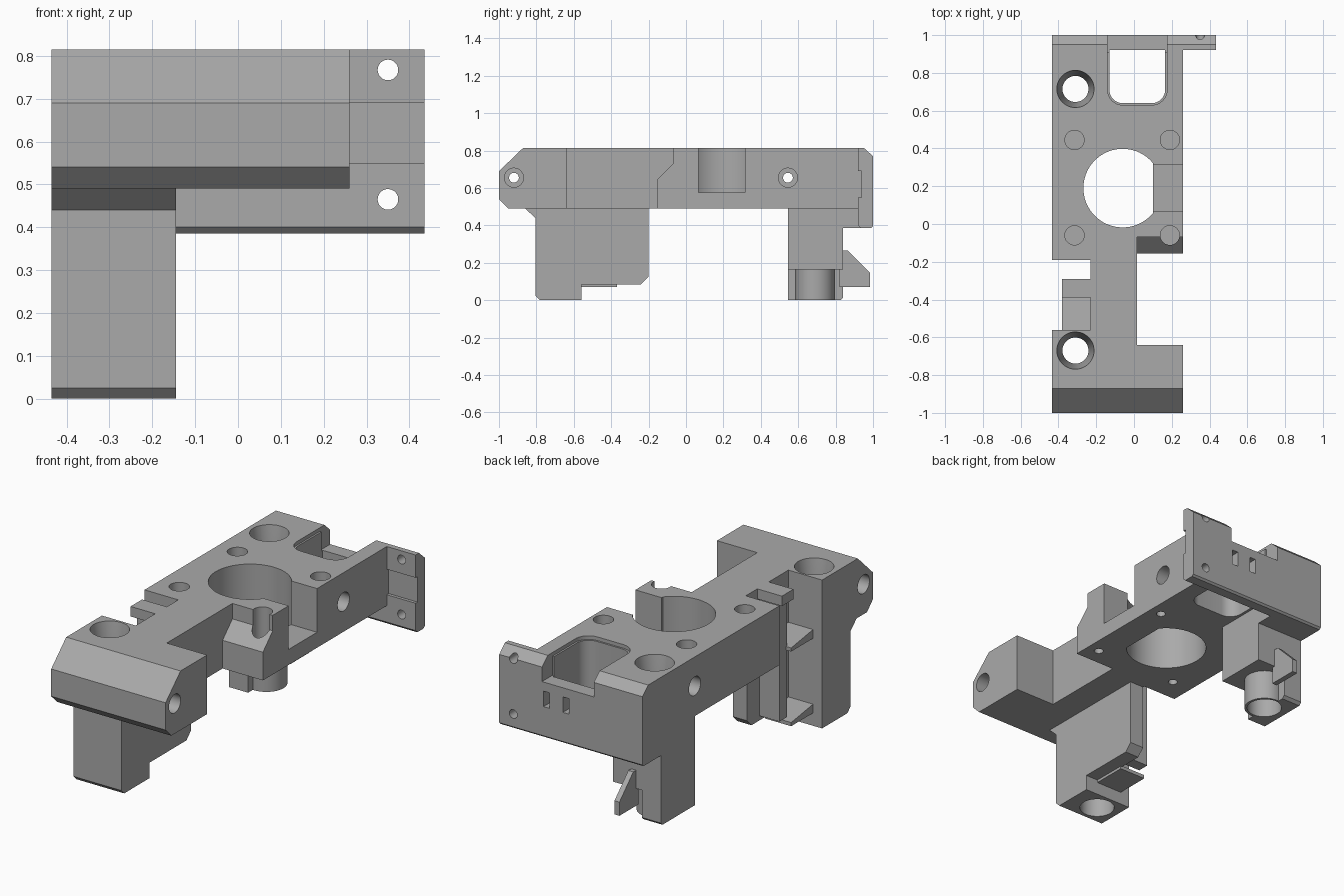
import bpy, bmesh, math
from mathutils import Matrix, Vector

cube = bpy.data.objects.get("Cube")
if cube:
    bpy.data.objects.remove(cube)

grey = bpy.data.materials.new("grey_plastic")
grey.use_nodes = True
COLOR = (0.40, 0.40, 0.40, 1)
grey.diffuse_color = COLOR
grey.node_tree.nodes["Principled BSDF"].inputs["Base Color"].default_value = COLOR


def finish(bm, name):
    bmesh.ops.recalc_face_normals(bm, faces=bm.faces)
    mesh = bpy.data.meshes.new(name)
    bm.to_mesh(mesh)
    bm.free()
    mesh.materials.append(grey)
    ob = bpy.data.objects.new(name, mesh)
    bpy.context.scene.collection.objects.link(ob)
    return ob


def prism(name, pts, lo, hi, axis):
    """Extrude a (y, z) profile along x, or an (x, y) profile along z."""
    bm = bmesh.new()
    place = (lambda p: (lo, *p)) if axis == "x" else (lambda p: (*p, lo))
    face = bm.faces.new([bm.verts.new(place(p)) for p in pts])
    new = bmesh.ops.extrude_face_region(bm, geom=[face])["geom"]
    step = Vector((hi - lo, 0, 0)) if axis == "x" else Vector((0, 0, hi - lo))
    bmesh.ops.translate(bm, vec=step, verts=[g for g in new if isinstance(g, bmesh.types.BMVert)])
    return finish(bm, name)


def box(name, x, y, z):
    return prism(name, [(x[0], y[0]), (x[1], y[0]), (x[1], y[1]), (x[0], y[1])], *z, "z")


def cyl(name, start, end, r1, r2=None):
    a, b = Vector(start), Vector(end)
    bm = bmesh.new()
    bmesh.ops.create_cone(bm, cap_ends=True, segments=48, radius1=r1,
                          radius2=r1 if r2 is None else r2, depth=(b - a).length)
    turn = (b - a).to_track_quat("Z", "Y").to_matrix().to_4x4()
    bmesh.ops.transform(bm, matrix=Matrix.Translation((a + b) / 2) @ turn, verts=bm.verts)
    return finish(bm, name)


def combine(target, tool, operation):
    mod = target.modifiers.new("combine", "BOOLEAN")
    mod.operation, mod.solver, mod.object = operation, "EXACT", tool
    bpy.context.view_layer.objects.active = target
    bpy.ops.object.modifier_apply(modifier=mod.name)
    bpy.data.objects.remove(tool)


def rounded_slot(x0, x1, y0, y1, r):
    """Rectangle whose two front corners are rounded."""
    pts = [(x1, y1), (x0, y1)]
    for cx, begin in ((x0 + r, math.pi), (x1 - r, 1.5 * math.pi)):
        for i in range(9):
            a = begin + i * math.pi / 16
            pts.append((cx + r * math.cos(a), y0 + r + r * math.sin(a)))
    return pts


LEFT, RIGHT, LEG = -0.435, 0.26, -0.145
TOP, UNDER = 0.815, 0.49

# Main beam with chamfered ends
body = prism("carriage_body", [(-1, 0.54), (-0.95, UNDER), (0.97, UNDER), (0.97, 0.797),
             (0.95, TOP), (-0.87, TOP), (-1, 0.69)], LEFT, RIGHT, "x")
adds = [
    # Rear plate with side ear
    prism("rear_plate", [(0.92, 0.40), (0.935, 0.385), (0.99, 0.385), (1, 0.395), (1, 0.77),
          (0.95, TOP), (0.92, TOP)], LEFT, 0.435, "x"),
    # Front leg
    prism("front_leg", [(-0.86, 0.50), (-0.86, UNDER), (-0.805, 0.44), (-0.805, 0.025), (-0.78, 0),
          (-0.56, 0), (-0.56, 0.085), (-0.24, 0.085), (-0.20, 0.125), (-0.20, 0.50)],
          LEFT, LEG, "x"),
    # Rear leg, thickened under the plate
    prism("rear_leg", [(0.545, 0.50), (0.545, 0), (0.825, 0), (0.84, 0.015), (0.84, 0.385),
          (0.94, 0.385), (0.94, 0.50)], LEFT, LEG, "x"),
]
for part in adds:
    combine(body, part, "UNION")

cuts = [
    # Right notch with its sloped rear wall, left notch
    prism("right_notch", [(-0.64, 0.4), (-0.155, 0.4), (-0.155, 0.645), (-0.07, 0.73),
          (-0.07, 0.9), (-0.64, 0.9)], 0.015, 0.5, "x"),
    box("left_notch", (-0.6, -0.23), (-0.56, -0.19), (-0.1, 0.9)),
    # Relief around the rear boss
    box("rear_relief", (-0.32, 0), (0.5, 0.9), (-0.1, 0.165)),
    # Rear window and its wider rim
    prism("window", rounded_slot(-0.13, 0.165, 0.64, 0.92, 0.07), 0.3, 0.9, "z"),
    prism("window_rim", rounded_slot(-0.14, 0.175, 0.63, 0.92, 0.08), 0.795, 0.9, "z"),
    box("window_gap", (-0.14, 0.175), (0.91, 1.1), (0.69, 0.9)),
    # Pocket beside the bore, recess in the ear
    box("bore_pocket", (0.05, 0.4), (0.068, 0.315), (0.575, 0.9)),
    box("ear_recess", (RIGHT, 0.5), (0.85, 0.937), (0.55, 0.69)),
]
for x in (0.148, 0.03):
    cuts.append(box("plate_slot", (x - 0.018, x + 0.018), (0.9, 1.1), (0.555, 0.64)))

# Central bore with a flat on the right
bore = [(-0.06 + 0.208 * math.cos(a), 0.19 + 0.208 * math.sin(a))
        for a in (0.69 + i * (2 * math.pi - 1.38) / 56 for i in range(57))]
cuts.append(prism("bore", bore, 0.3, 0.9, "z"))

# Small blind sockets and pilot holes round the bore
for x in (-0.315, 0.19):
    for y in (-0.06, 0.445):
        cuts.append(cyl("socket", (x, y, 0.62), (x, y, 0.9), 0.051))
        cuts.append(cyl("pilot", (x, y, 0.4), (x, y, 0.56), 0.024))

# Cross holes with counterbores at both sides
for y in (-0.92, 0.545):
    cuts.append(cyl("cross_hole", (-0.6, y, 0.655), (0.4, y, 0.655), 0.026))
    cuts.append(cyl("cross_bore", (-0.6, y, 0.655), (-0.36, y, 0.655), 0.051))
    cuts.append(cyl("cross_bore", (0.18, y, 0.655), (0.4, y, 0.655), 0.051))

# Ear holes
for z in (0.465, 0.767):
    cuts.append(cyl("ear_hole", (0.35, 0.8, z), (0.35, 1.1, z), 0.024))

for part in cuts:
    combine(body, part, "DIFFERENCE")

# Rear boss, clip parts in the left notch, rear hook
extras = [
    cyl("rear_boss", (-0.31, 0.69, 0), (-0.31, 0.69, 0.2), 0.104),
    box("clip_rib", (-0.35, -0.22), (-0.375, -0.31), (0.11, 0.78)),
    box("clip_tab", (-0.38, -0.22), (-0.39, -0.29), (0.76, TOP)),
    prism("rear_hook", [(0.82, 0.07), (0.985, 0.07), (0.985, 0.145), (0.865, 0.265),
          (0.82, 0.265)], -0.285, -0.255, "x"),
]
for z in (0.12, 0.53):
    extras.append(prism("clip_ledge", [(-0.57, z - 0.05), (-0.37, z - 0.05), (-0.37, z - 0.03),
                        (-0.57, z)], -0.38, -0.22, "x"))
for part in extras:
    combine(body, part, "UNION")

# Tall rod holes, tapered at the top and widened at the foot
for y, low in ((0.715, 0.69), (-0.67, -0.67)):
    for part in (cyl("rod_hole", (-0.31, y, -0.1), (-0.31, y, 0.9), 0.069),
                 cyl("rod_taper", (-0.31, y, 0.6), (-0.31, y, TOP + 0.01), 0.069, 0.1),
                 cyl("rod_foot", (-0.31, low, -0.1), (-0.31, low, 0.15), 0.09)):
        combine(body, part, "DIFFERENCE")

bpy.ops.object.select_all(action="DESELECT")
body.select_set(True)
bpy.context.view_layer.objects.active = body
bpy.ops.object.shade_smooth_by_angle(angle=math.radians(25))
